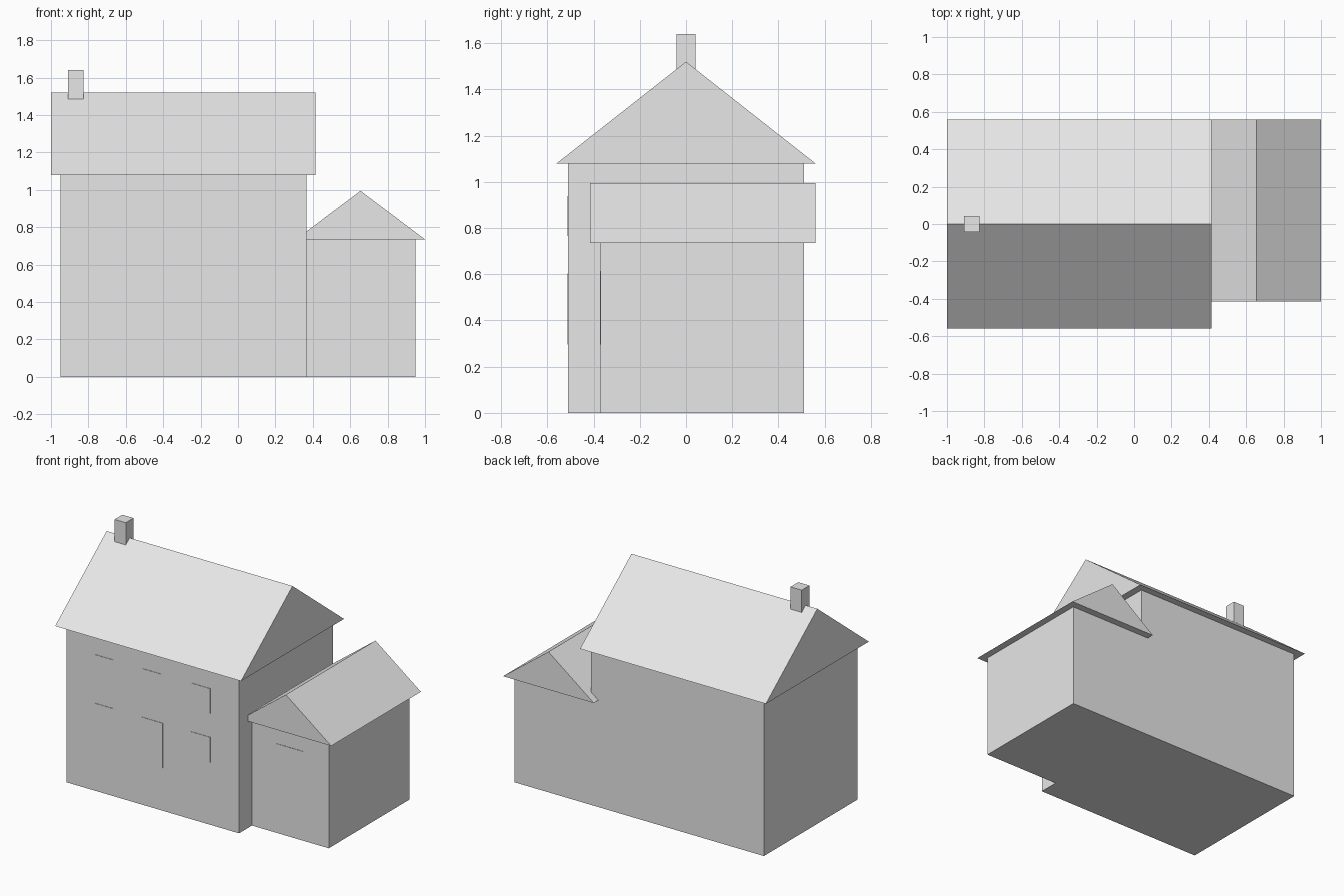
import bpy
import bmesh
from mathutils import Vector

cube = bpy.data.objects.get("Cube")
if cube:
    bpy.data.objects.remove(cube, do_unlink=True)

# One plain grey for the whole building
grey = bpy.data.materials.new("plain grey")
grey.use_nodes = True
colour = (0.8, 0.8, 0.8, 1.0)
grey.diffuse_color = colour
grey.node_tree.nodes["Principled BSDF"].inputs["Base Color"].default_value = colour


def extrude_profile(name, points, offset):
    """Solid made by pushing a flat outline along an offset."""
    bm = bmesh.new()
    face = bm.faces.new([bm.verts.new(p) for p in points])
    pushed = bmesh.ops.extrude_face_region(bm, geom=[face])["geom"]
    verts = [v for v in pushed if isinstance(v, bmesh.types.BMVert)]
    bmesh.ops.translate(bm, verts=verts, vec=Vector(offset))
    bmesh.ops.recalc_face_normals(bm, faces=bm.faces)
    mesh = bpy.data.meshes.new(name)
    bm.to_mesh(mesh)
    bm.free()
    mesh.materials.append(grey)
    obj = bpy.data.objects.new(name, mesh)
    bpy.context.collection.objects.link(obj)
    return obj


def box(name, x, y, z):
    base = [(x[0], y[0], z[0]), (x[1], y[0], z[0]), (x[1], y[1], z[0]), (x[0], y[1], z[0])]
    return extrude_profile(name, base, (0, 0, z[1] - z[0]))


def front_plate(name, x, wall_y, z):
    return box(name, x, (wall_y - 0.003, wall_y + 0.003), z)


# Walls
main_front, wing_front, back = -0.51, -0.37, 0.51
box("main_walls", (-0.95, 0.365), (main_front, back), (0, 1.08))
box("wing_walls", (0.365, 0.95), (wing_front, back), (0, 0.735))

# Main roof, ridge running left to right
extrude_profile("main_roof",
                [(-1, -0.56, 1.08), (-1, 0.56, 1.08), (-1, 0, 1.52)],
                (1.415, 0, 0))

# Wing roof, ridge running front to back
extrude_profile("wing_roof",
                [(0.31, -0.415, 0.735), (1, -0.415, 0.735), (0.655, -0.415, 0.995)],
                (0, 0.975, 0))

# Chimney straddling the ridge
box("chimney", (-0.91, -0.825), (-0.042, 0.042), (1.45, 1.64))

# Windows: three above, two below either side of the door
for floor, z in (("lower", (0.43, 0.603)), ("upper", (0.765, 0.938))):
    for side, x in (("right", -0.735), ("middle", -0.37), ("left", 0.0)):
        if (floor, side) != ("lower", "middle"):
            front_plate(f"{floor}_{side}_window", (x, x + 0.146), main_front, z)

# Doors
front_plate("front_door", (-0.375, -0.215), main_front, (0.295, 0.603))
front_plate("wing_door", (0.555, 0.755), wing_front, (0.295, 0.615))
